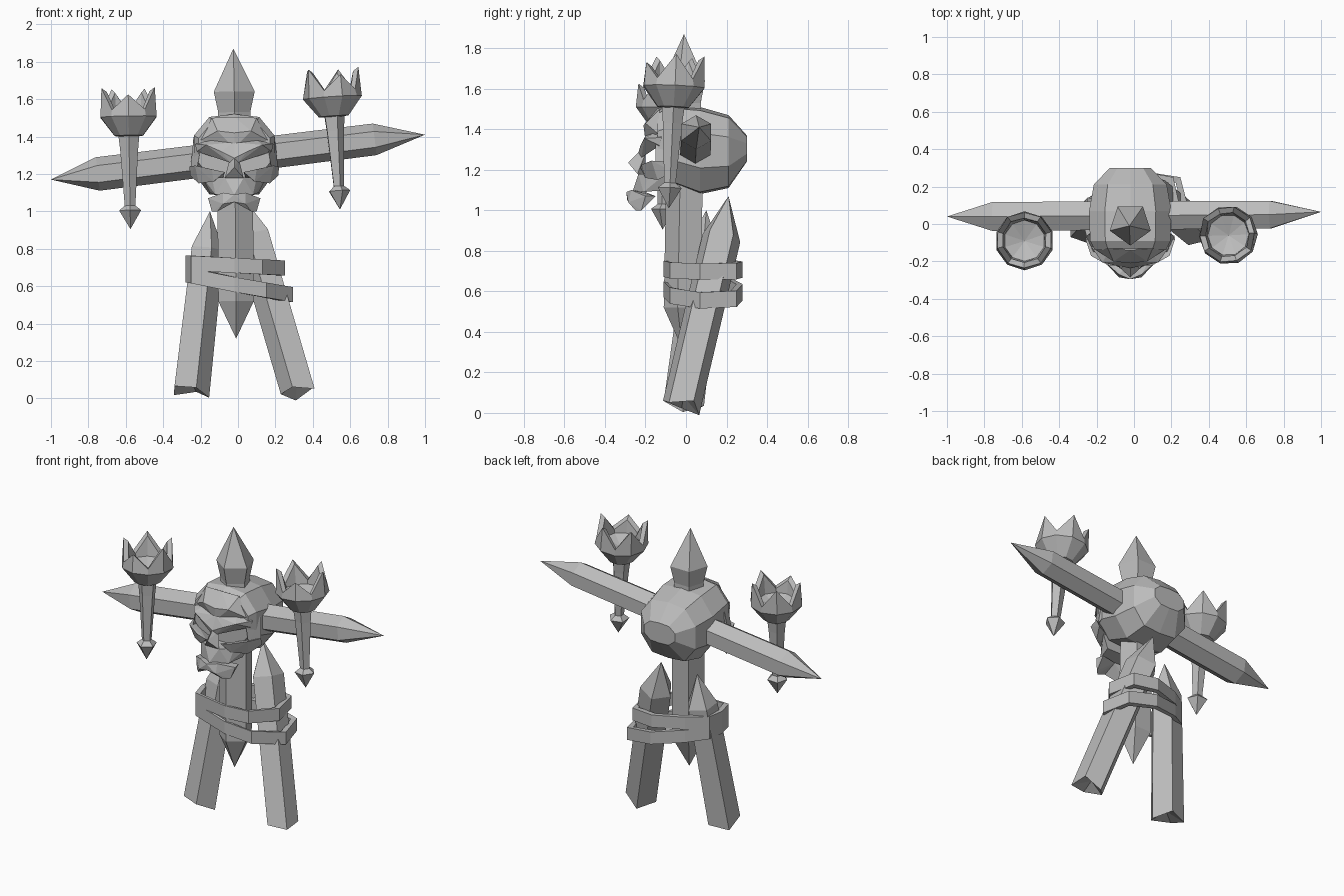
import bpy, bmesh, math
from mathutils import Vector

if "Cube" in bpy.data.objects:
    bpy.data.objects.remove(bpy.data.objects["Cube"], do_unlink=True)

GREY = (0.5, 0.5, 0.5, 1)
stone = bpy.data.materials.new("stone_grey")
stone.use_nodes = True
stone.diffuse_color = GREY
stone.node_tree.nodes["Principled BSDF"].inputs["Base Color"].default_value = GREY
FRONT = Vector((0, -1, 0))
SKULL_X = -0.02


def finish(name, bm):
    bmesh.ops.recalc_face_normals(bm, faces=bm.faces)
    mesh = bpy.data.meshes.new(name)
    bm.to_mesh(mesh)
    bm.free()
    mesh.materials.append(stone)
    obj = bpy.data.objects.new(name, mesh)
    bpy.context.collection.objects.link(obj)
    return obj


def loft(name, rings, closed=False):
    """Skin a list of rings; a ring of one point becomes a tip."""
    bm = bmesh.new()
    rows = [[bm.verts.new(p) for p in ring] for ring in rings]
    pairs = list(zip(rows, rows[1:]))
    if closed:
        pairs.append((rows[-1], rows[0]))
    for a, b in pairs:
        n = max(len(a), len(b))
        for i in range(n):
            j = (i + 1) % n
            if len(a) == 1:
                bm.faces.new((a[0], b[i], b[j]))
            elif len(b) == 1:
                bm.faces.new((a[i], a[j], b[0]))
            else:
                bm.faces.new((a[i], a[j], b[j], b[i]))
    if not closed:
        for row in (rows[0], rows[-1]):
            if len(row) > 2:
                bm.faces.new(row)
    return finish(name, bm)


def circle(center, r, n, axis=Vector((0, 0, 1)), turn=0.0):
    """Ring around an axis, first point towards the front."""
    c = Vector(center)
    if r == 0:
        return [c]
    u = (FRONT - axis * FRONT.dot(axis)).normalized()
    v = axis.cross(u)
    angles = [turn + math.tau * i / n for i in range(n)]
    return [c + r * (u * math.cos(a) + v * math.sin(a)) for a in angles]


def beam(name, stations, n, turn=0.0, jagged=0.0):
    """Faceted stake through (center, radius) stations."""
    axis = (Vector(stations[-1][0]) - Vector(stations[0][0])).normalized()
    rings = [circle(c, r, n, axis, turn) for c, r in stations]
    if jagged:
        for i, p in enumerate(rings[0]):
            p -= axis * jagged * (i % 2)
        rings.insert(0, [Vector(stations[0][0]) + axis * jagged])
    return loft(name, rings)


def hull(name, pts, paired=False):
    """Faceted lump mirrored across the skull: one lump, or a pair."""
    bm = bmesh.new()
    sides = [[(SKULL_X + s * x, y, z) for x, y, z in pts] for s in (1, -1)]
    for group in (sides if paired else [sides[0] + sides[1]]):
        verts = [bm.verts.new(p) for p in group]
        out = bmesh.ops.convex_hull(bm, input=verts)
        junk = {v for v in out["geom_interior"] + out["geom_unused"] if isinstance(v, bmesh.types.BMVert)}
        bmesh.ops.delete(bm, geom=list(junk), context="VERTS")
    bmesh.ops.remove_doubles(bm, verts=bm.verts, dist=0.0005)
    return finish(name, bm)


# Stakes: upright, crossbar and two splayed legs
beam("upright_stake", [((-.01, -.02, .32), 0), ((-.01, -.01, .52), .10), ((-.015, 0, 1.05), .10),
                       ((-.02, 0, 1.53), .09), ((-.02, 0, 1.64), .115), ((-.025, -.01, 1.87), 0)], 5)
beam("crossbar", [((-1, .04, 1.17), 0), ((-.75, .04, 1.2), .09), ((.73, .05, 1.385), .085),
                  ((1, .065, 1.41), 0)], 6, math.pi / 6)
beam("right_leg", [((-.255, -.01, .05), .105), ((-.17, .085, .8), .095), ((-.15, .1, 1.0), 0)],
     5, .3, .035)
beam("left_leg", [((.325, -.02, .05), .10), ((.085, .175, .87), .10), ((.03, .21, 1.07), 0)],
     5, -.3, .035)

# Rope bands wrapped round the stakes
BAND = [(-.28, .02), (-.25, -.09), (-.02, -.12), (.13, -.09), (.25, .06), (.21, .24),
        (.05, .27), (-.14, .2), (-.26, .12)]


def band(name, z, slope, stretch):
    rings = []
    for scale, dz in ((1, -.04), (1, .04), (.88, .04), (.88, -.04)):
        rings.append([(x * scale + stretch * max(x, 0), y * scale + .01, z + slope * x + dz)
                      for x, y in BAND])
    loft(name, rings, closed=True)


band("upper_band", .71, -.05, 0)
band("lower_band", .605, -.2, .18)


# Torches: arrow-ended shaft under a five-petal bowl
def torch(name, tip, top, turn):
    def rim(r, low, high):
        pts = circle((0, 0, low), r, 10, turn=turn)
        for i in range(0, 10, 2):
            pts[i].z = high - (.04 if i == 0 else 0)
        return pts
    shaft = beam(name + "_shaft", [((0, 0, 0), 0), ((0, 0, .1), .062), ((0, 0, .125), .03),
                                   ((0, 0, .42), .05), ((0, 0, .51), .06)], 5, turn)
    bowl = loft(name + "_bowl", [
        [Vector((0, 0, .49))], circle((0, 0, .5), .08, 10, turn=turn),
        circle((0, 0, .6), .158, 10, turn=turn), rim(.15, .635, .755), rim(.12, .63, .735),
        circle((0, 0, .61), .11, 10, turn=turn), [Vector((0, 0, .57))]])
    lean = Vector((0, 0, 1)).rotation_difference(Vector(top) - Vector(tip))
    for part in (shaft, bowl):
        part.location = tip
        part.rotation_mode = "QUATERNION"
        part.rotation_quaternion = lean


torch("right_torch", (-.575, -.115, .905), (-.585, -.09, 1.5), 0)
torch("left_torch", (.545, -.085, 1.01), (.505, -.06, 1.6), .35)

# Cranium: rounded rings from the back of the head to the face
rings = []
for y, hw, low, high in ((.3, .11, 1.24, 1.37), (.21, .195, 1.11, 1.47), (.07, .22, 1.08, 1.51),
                         (-.09, .215, 1.14, 1.52), (-.14, .19, 1.16, 1.49)):
    mid, hh = (low + high) / 2, (high - low) / 2
    rings.append([(SKULL_X + hw * sx, y, mid + hh * sz) for sx, sz in
                  ((0, 1), (.62, .92), (1, .4), (1, -.4), (.6, -.95),
                   (0, -1), (-.6, -.95), (-1, -.4), (-1, .4), (-.62, .92))])
loft("cranium", rings)

# Face
hull("forehead", [(0, -.21, 1.42), (0, -.2, 1.34), (.09, -.2, 1.43), (.18, -.14, 1.38),
                  (.12, -.13, 1.5), (0, -.14, 1.505)])
hull("brows", [(0, -.235, 1.285), (0, -.2, 1.37), (.07, -.225, 1.32), (.15, -.205, 1.355),
               (.21, -.12, 1.36), (.2, -.13, 1.32), (.1, -.13, 1.4), (.02, -.22, 1.26)], True)
hull("temples", [(.18, -.15, 1.34), (.2, -.15, 1.22), (.235, -.07, 1.22), (.22, -.05, 1.37),
                 (.19, -.05, 1.28)], True)
hull("cheekbones", [(.05, -.225, 1.21), (.12, -.22, 1.225), (.21, -.17, 1.245), (.24, -.08, 1.24),
                    (.235, -.06, 1.19), (.19, -.14, 1.15), (.11, -.2, 1.16), (.06, -.14, 1.18)], True)
hull("nose", [(0, -.23, 1.29), (0, -.285, 1.235), (.05, -.24, 1.18), (.025, -.2, 1.28),
              (0, -.2, 1.16)])
hull("upper_jaw", [(.05, -.235, 1.18), (0, -.265, 1.09), (.1, -.21, 1.09), (.13, -.11, 1.1),
                   (.17, -.1, 1.18), (.12, -.18, 1.18)])
hull("mouth", [(0, -.295, 1.09), (0, -.29, 1.05), (.06, -.27, 1.1), (.06, -.285, 1.04),
               (.14, -.2, 1.07), (.12, -.22, 1.0), (.09, -.25, 1.0), (0, -.2, 1.09),
               (.13, -.15, 1.07)], True)
